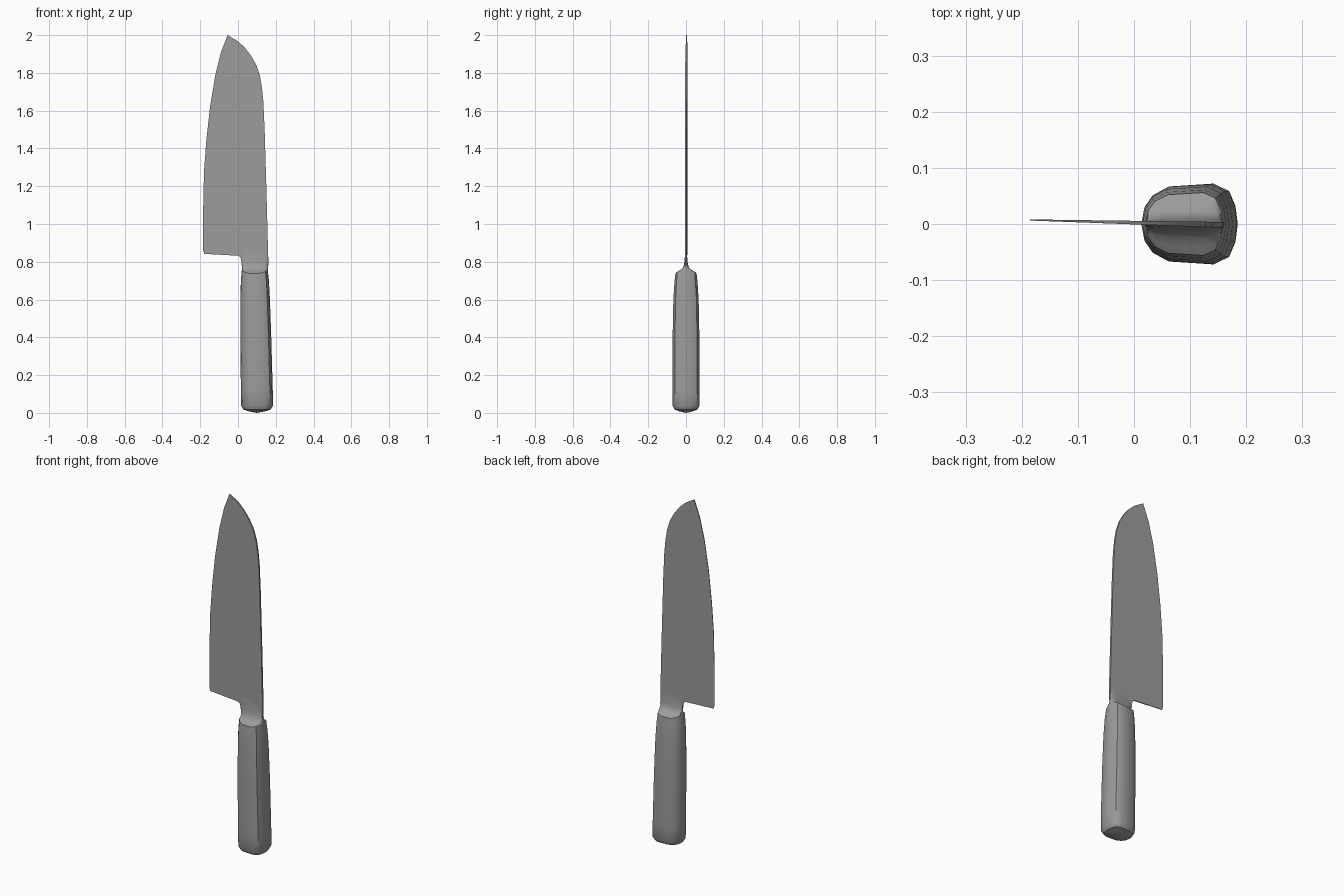
import bpy
import bmesh

cube = bpy.data.objects.get("Cube")
if cube:
    bpy.data.objects.remove(cube, do_unlink=True)

GREY = (0.33, 0.33, 0.33, 1.0)
steel = bpy.data.materials.new("plain grey")
steel.use_nodes = True
steel.diffuse_color = GREY
steel.node_tree.nodes["Principled BSDF"].inputs["Base Color"].default_value = GREY


def finish(bm, name, angle):
    """Turn a bmesh into a shaded object."""
    bmesh.ops.recalc_face_normals(bm, faces=bm.faces)
    mesh = bpy.data.meshes.new(name)
    bm.to_mesh(mesh)
    bm.free()
    mesh.materials.append(steel)
    obj = bpy.data.objects.new(name, mesh)
    bpy.context.collection.objects.link(obj)
    bpy.ops.object.select_all(action="DESELECT")
    obj.select_set(True)
    bpy.context.view_layer.objects.active = obj
    bpy.ops.object.shade_smooth_by_angle(angle=angle)
    return obj


# Grip cross-section, broad at the spine side and rounder at the edge side
HALF = [(1, 0), (.95, .45), (.82, .82), (.5, 1), (-.42, .93),
        (-.75, .72), (-.93, .42), (-1, 0)]
SECTION = HALF + [(x, -y) for x, y in reversed(HALF[1:-1])]


def loft(name, rings, angle, tip=None):
    """Skin rings of (z, x_min, x_max, half_depth, lift of the x ends)."""
    bm = bmesh.new()
    loops = []
    for z, x0, x1, depth, lift in rings:
        mid, half = (x0 + x1) / 2, (x1 - x0) / 2
        loops.append([bm.verts.new((mid + half * u, depth * v, z + lift * u * u))
                      for u, v in SECTION])
    n = len(SECTION)
    for low, high in zip(loops, loops[1:]):
        for i in range(n):
            j = (i + 1) % n
            bm.faces.new((low[i], low[j], high[j], high[i]))
    if tip:
        point = bm.verts.new(tip)
        for i in range(n):
            bm.faces.new((point, loops[0][(i + 1) % n], loops[0][i]))
    return finish(bm, name, angle)


# Handle with a rounded, slightly pointed butt
top = (.735, .02, .158, .056, .018)
loft("handle", [
    (.008, .058, .142, .035, 0),
    (.018, .028, .173, .061, 0),
    (.038, .017, .185, .071, 0),
    (.12, .015, .184, .072, 0),
    (.40, .013, .176, .071, 0),
    (.60, .013, .169, .067, 0),
    (.69, .015, .164, .061, .008),
    top,
], .7, tip=(.1, 0, 0))

# Bolster sweeping from the handle into the blade
loft("bolster", [
    top,
    (.746, .02, .158, .040, .014),
    (.756, .02, .159, .024, .010),
    (.772, .02, .160, .014, .006),
    (.795, .019, .161, .009, .003),
    (.83, .014, .160, .006, 0),
    (.87, .02, .157, .003, 0),
], .7)

# Blade: outline from the spine over the point and down the cutting edge
OUTLINE = [
    (.160, .78), (.158, .90), (.150, 1.2), (.141, 1.5), (.134, 1.65),
    (.127, 1.72), (.116, 1.785), (.098, 1.84), (.070, 1.89), (.035, 1.935),
    (0, 1.967), (-.055, 2.0),
    (-.090, 1.91), (-.120, 1.79), (-.148, 1.62), (-.167, 1.45),
    (-.180, 1.28), (-.184, 1.10), (-.185, .86), (-.178, .842),
    (0, .832), (.011, .826), (.016, .812), (.02, .78),
]
bm = bmesh.new()
sides = []
for sign in (-1, 1):
    # Wedge section: thick along the spine, thin along the edge
    sides.append([bm.verts.new((x, .0025 - .025 * x + sign * (.0032 + .012 * x), z))
                  for x, z in OUTLINE])
front, back = sides
bm.faces.new(front)
bm.faces.new(list(reversed(back)))
for i in range(len(OUTLINE)):
    j = (i + 1) % len(OUTLINE)
    bm.faces.new((front[j], front[i], back[i], back[j]))
finish(bm, "blade", .5)
